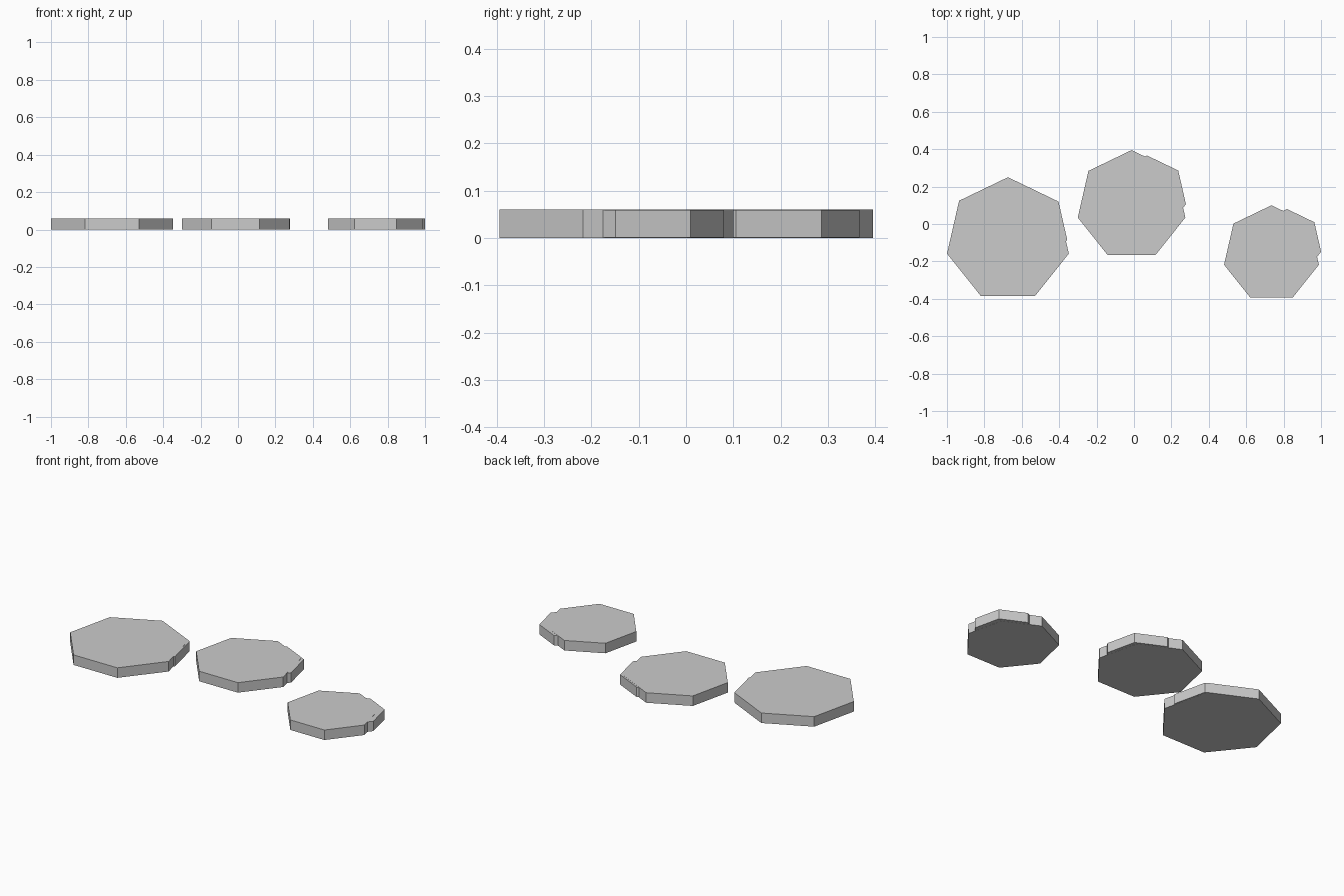
import bpy

if "Cube" in bpy.data.objects:
    bpy.data.objects.remove(bpy.data.objects["Cube"])

H = 0.06  # slab thickness


def slab(name, x, y, r, h):
    # seven-sided flat stone, one corner pointing to +y
    bpy.ops.mesh.primitive_cylinder_add(vertices=7, radius=r, depth=h,
                                        location=(x, y, H / 2))
    ob = bpy.context.object
    ob.name = name
    return ob


# main stone centre and radius, then the radius of its overlapping side slab
stones = [
    ("left", -0.674, -0.084, 0.334, 0.240),
    ("middle", -0.013, 0.100, 0.295, 0.213),
    ("right", 0.735, -0.160, 0.260, 0.187),
]
for name, x, y, r, r2 in stones:
    slab(name + "_stepping_stone", x, y, r, H)
    # smaller slab pokes out at the back right, a hair thinner so faces do not clash
    slab(name + "_stone_chip", x + 0.083, y + 0.053, r2, H - 0.001)
